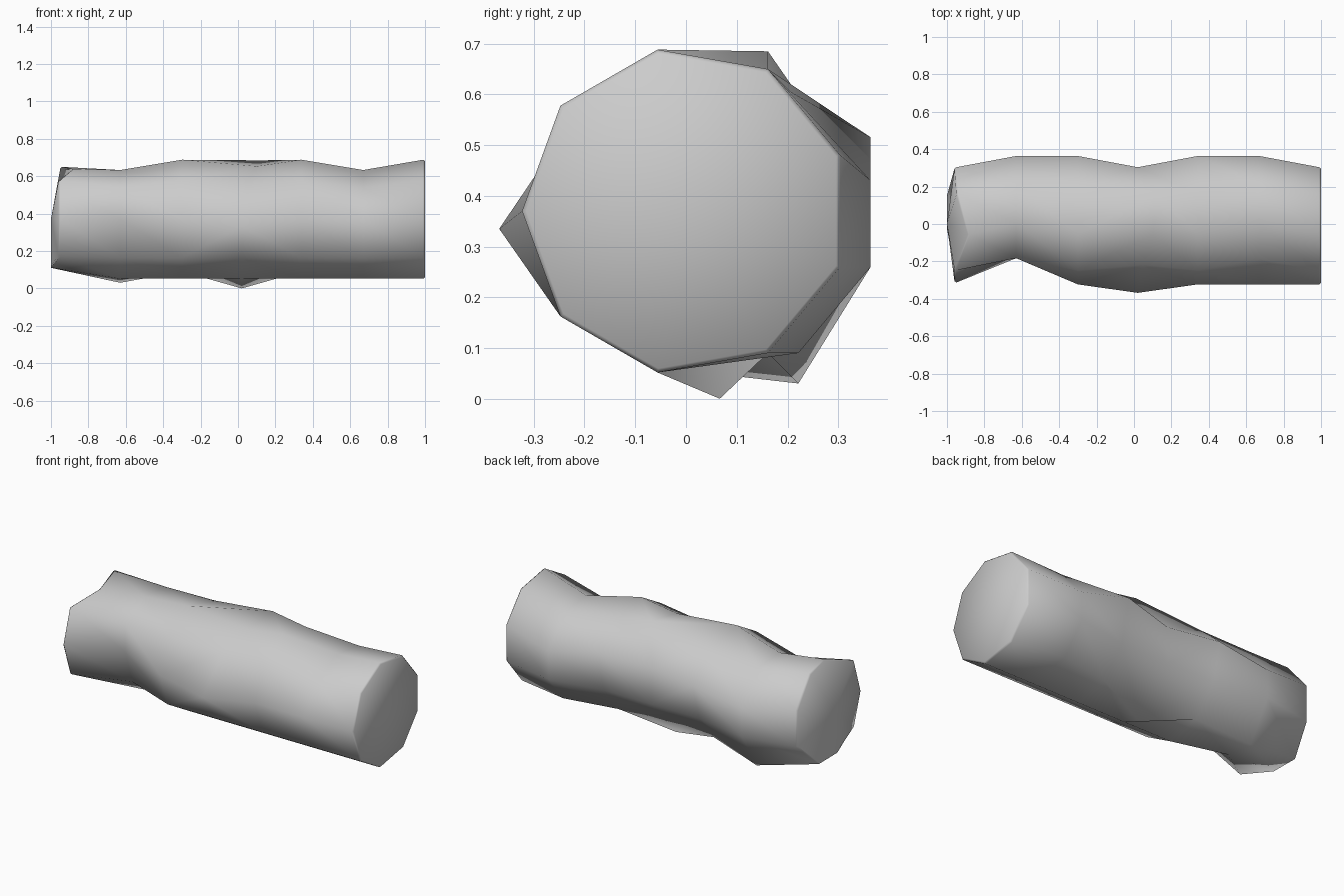
import bpy, bmesh
from math import sin, cos, radians

if "Cube" in bpy.data.objects:
    bpy.data.objects.remove(bpy.data.objects["Cube"])

SIDES, R, ZC = 9, 0.323, 0.37
STATIONS = [-0.95, -0.63, -0.30, 0.02, 0.34, 0.67, 0.99]

# Dents and bumps: (station, angle) -> (dx, dy, dz)
DENTS = {
    (0, 100): (0.07, 0, -0.05), (0, 60): (0.01, 0, 0), (0, 180): (0, 0.01, 0),
    (0, -140): (0, 0, 0.01), (0, -100): (-0.05, 0.03, 0.06), (0, -60): (-0.05, -0.01, 0.02),
    (1, 100): (0, 0.06, -0.055), (1, 60): (0, 0.045, -0.035), (1, 20): (0, 0.06, -0.05),
    (1, -20): (0, 0.06, 0), (1, -60): (0, 0.06, -0.06), (1, -100): (0, 0.09, 0.0),
    (1, -140): (0, 0.13, 0), (1, 180): (0, 0.14, 0), (1, 140): (0, 0.065, -0.04),
    (2, 60): (0, 0.045, -0.03), (2, 20): (0, 0.06, 0.0),
    (3, 60): (0.1, 0, 0.035), (3, 100): (0.08, 0, -0.035), (3, 140): (0.03, 0.03, -0.02),
    (3, 180): (0, -0.045, -0.035), (3, -60): (0, -0.095, -0.09),
    (4, 20): (0, 0.06, 0.035),
    (5, 100): (0, 0.06, -0.055), (5, 60): (0, 0.045, -0.045), (5, 20): (0, 0.06, -0.05),
    (5, 140): (0, 0.06, -0.04), (5, -20): (0, 0.06, 0), (5, -60): (0, 0.06, 0),
}

# Log body: rings skinned along x
bm = bmesh.new()
rings = []
for i, x in enumerate(STATIONS):
    ring = []
    for k in range(SIDES):
        a = 180 - 40 * k
        dx, dy, dz = DENTS.get((i, a), (0, 0, 0))
        ring.append(bm.verts.new((x + dx, R * cos(radians(a)) + dy,
                                  ZC + R * sin(radians(a)) + dz)))
    rings.append(ring)


def skin(r0, r1, flip=False):
    for k in range(SIDES):
        n = (k + 1) % SIDES
        if flip:
            tris = (r0[k], r0[n], r1[n]), (r0[k], r1[n], r1[k])
        else:
            tris = (r0[k], r0[n], r1[k]), (r0[n], r1[n], r1[k])
        for t in tris:
            bm.faces.new(t)


for i in range(len(rings) - 1):
    skin(rings[i], rings[i + 1], flip=(i == 2))

# Cut ends: narrow softened rim, then a fan to the centre
for ring, tip in ((rings[0], -1.0), (rings[-1], 1.0)):
    rim = []
    for v in ring:
        x = min(max(v.co.x + 0.01 * tip, -1), 1)
        rim.append(bm.verts.new((x, v.co.y * 0.975, ZC + (v.co.z - ZC) * 0.975)))
    skin(ring, rim)
    centre = bm.verts.new((tip, 0, ZC))
    for k in range(SIDES):
        bm.faces.new((centre, rim[k], rim[(k + 1) % SIDES]))
bmesh.ops.recalc_face_normals(bm, faces=bm.faces)
for f in bm.faces:
    f.smooth = True
mesh = bpy.data.meshes.new("log")
bm.to_mesh(mesh)
bm.free()
log = bpy.data.objects.new("log", mesh)
bpy.context.collection.objects.link(log)
